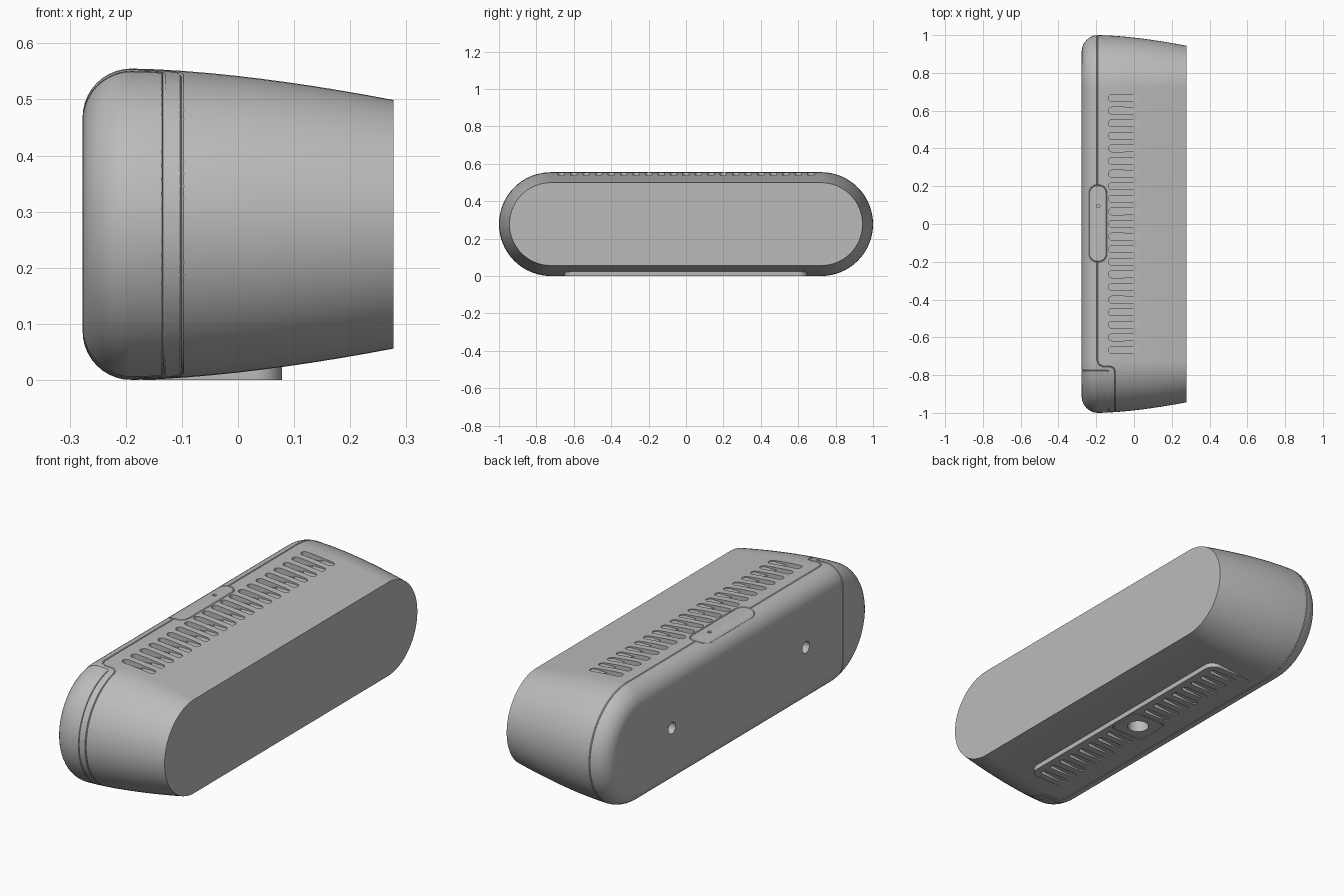
import bpy, bmesh, math
from mathutils import Matrix, Vector

if "Cube" in bpy.data.objects:
    bpy.data.objects.remove(bpy.data.objects["Cube"])

R = 0.2775            # end radius and centre height
L = 1 - R             # half length of the straight run
X0, X1 = -0.277, 0.277
FILLET = 0.087

grey = bpy.data.materials.new("mid grey")
grey.use_nodes = True
grey.diffuse_color = (0.5, 0.5, 0.5, 1)
grey.node_tree.nodes["Principled BSDF"].inputs["Base Color"].default_value = (0.5, 0.5, 0.5, 1)


def inset(x):
    """Distance the outline shrinks at depth x: rounded back, tapering front."""
    a = X0 + FILLET
    if x < a:
        return FILLET - math.sqrt(max(0, FILLET ** 2 - (a - x) ** 2))
    t = max(0, (x + 0.19) / (X1 + 0.19))
    return 0.056 * t ** 1.6


def at(x, y, side):
    """Point on the skin, side +1 for top and -1 for bottom."""
    r, over = R - inset(x), max(0, abs(y) - L)
    return Vector((x, y, R + side * math.sqrt(max(0, r * r - over * over))))


def arc(x, end, start=0, n=32):
    """Points round one end of the skin from top to bottom."""
    r = R - inset(x)
    pts = []
    for i in range(n + 1):
        a = start + (math.pi - 2 * start) * i / n
        pts.append(Vector((x, end * (L + r * math.sin(a)), R + r * math.cos(a))))
    return pts


def finish(name, bm):
    bmesh.ops.recalc_face_normals(bm, faces=bm.faces)
    me = bpy.data.meshes.new(name)
    bm.to_mesh(me)
    bm.free()
    ob = bpy.data.objects.new(name, me)
    bpy.context.collection.objects.link(ob)
    me.materials.append(grey)
    return ob


def prism(bm, outline, z0, z1):
    low = [bm.verts.new((x, y, z0)) for x, y in outline]
    high = [bm.verts.new((x, y, z1)) for x, y in outline]
    bm.faces.new(low)
    bm.faces.new(high)
    for i in range(len(low)):
        j = (i + 1) % len(low)
        bm.faces.new((low[i], low[j], high[j], high[i]))


def rounded(xa, xb, ya, yb, r, n=8):
    """Outline of a rounded rectangle."""
    pts = []
    corners = [(xb - r, yb - r), (xa + r, yb - r), (xa + r, ya + r), (xb - r, ya + r)]
    for k, (cx, cy) in enumerate(corners):
        for i in range(n + 1):
            a = math.pi / 2 * (k + i / n)
            pts.append((cx + r * math.cos(a), cy + r * math.sin(a)))
    return pts


def slots(name, ys, xa, xb, half, z0, z1):
    bm = bmesh.new()
    for y in ys:
        prism(bm, rounded(xa, xb, y - half, y + half, half * 0.98), z0, z1)
    return finish(name, bm)


def drill(name, pos, r, depth, axis="Z"):
    bm = bmesh.new()
    turn = Matrix.Rotation(math.pi / 2, 4, "Y") if axis == "X" else Matrix()
    bmesh.ops.create_cone(bm, cap_ends=True, segments=32, radius1=r, radius2=r,
                          depth=depth, matrix=Matrix.Translation(pos) @ turn)
    return finish(name, bm)


def groove(name, pts, closed):
    """Thin tube along a path, used to score a seam line."""
    cu = bpy.data.curves.new(name, "CURVE")
    cu.dimensions = "3D"
    cu.bevel_depth, cu.bevel_resolution, cu.use_fill_caps = 0.0035, 0, True
    sp = cu.splines.new("POLY")
    sp.points.add(len(pts) - 1)
    for p, q in zip(sp.points, pts):
        p.co = (*q, 1)
    sp.use_cyclic_u = closed
    tmp = bpy.data.objects.new(name + "_path", cu)
    bpy.context.collection.objects.link(tmp)
    me = bpy.data.meshes.new_from_object(tmp.evaluated_get(bpy.context.evaluated_depsgraph_get()))
    bpy.data.objects.remove(tmp)
    bm = bmesh.new()
    bm.from_mesh(me)
    bmesh.ops.remove_doubles(bm, verts=bm.verts, dist=0.0001)
    return finish(name, bm)


def carve(ob, cutters):
    bpy.ops.object.select_all(action="DESELECT")
    bpy.context.view_layer.objects.active = ob
    ob.select_set(True)
    for c in cutters:
        c.hide_render = True
        m = ob.modifiers.new("cut", "BOOLEAN")
        m.operation, m.solver, m.object = "DIFFERENCE", "EXACT", c
        bpy.ops.object.modifier_apply(modifier=m.name)
        bpy.data.objects.remove(c)
    bpy.ops.object.shade_smooth_by_angle(angle=math.radians(30))
    w = ob.modifiers.new("even shading", "WEIGHTED_NORMAL")
    w.keep_sharp = True


# Body: stadium outlines lofted from the rounded back to the flat front
bm = bmesh.new()
xs = [X0 + FILLET * (1 - math.cos(math.pi / 2 * i / 10)) for i in range(11)]
xs += [xs[-1] + (X1 - xs[-1]) * i / 10 for i in range(1, 11)]
rings = []
for x in xs:
    loop = arc(x, 1) + arc(x, -1)[::-1]
    rings.append([bm.verts.new(p) for p in loop])
for a, b in zip(rings, rings[1:]):
    for i in range(len(a)):
        j = (i + 1) % len(a)
        bm.faces.new((a[i], a[j], b[j], b[i]))
bm.faces.new(rings[0])
bm.faces.new(rings[-1])
body = finish("body", bm)

# Seam round the shell, stepping forward at the end cover
jog = [(-0.195, -0.72), (-0.185, -0.745), (-0.165, -0.755), (-0.125, -0.755), (-0.106, -0.765)]
start = math.asin((0.785 - L) / R)
seam = [at(-0.195, -0.2, 1)] + [at(x, y, 1) for x, y in jog]
seam += arc(-0.1, -1, start)
seam += [at(x, y, -1) for x, y in jog[::-1]]
seam += arc(-0.195, 1)[::-1] + [at(-0.195, 0.205, 1)]

# Outline of the end cover, closed across the back
edge = 0.775
back = [X0 + FILLET * (1 - math.cos(math.pi / 2 * i / 8)) for i in range(9)] + [-0.15]
cover = arc(-0.133, -1, math.asin((edge + 0.005 - L) / R))
cover += [at(x, -edge, -1) for x in back[::-1]] + [at(x, -edge, 1) for x in back]

# Button outline wrapped over the top edge
button = [at(x, y, 1) for x, y in rounded(-0.237, -0.145, -0.2, 0.205, 0.042)]

pitch = 0.0667
vent_ys = [pitch * i for i in range(-10, 11)]
carve(body, [
    groove("shell_seam", seam, False),
    groove("cover_seam", cover, True),
    groove("button_seam", button, True),
    slots("vent_shallow", vent_ys, -0.12, 0.033, 0.0175, 0.534, 0.6),
    slots("vent_deep", vent_ys, -0.135, -0.035, 0.018, 0.527, 0.6),
    drill("pin_hole", (-0.19, 0.095, 0.555), 0.009, 0.03),
    drill("mount_hole_a", (X0, 0.5, R), 0.027, 0.08, "X"),
    drill("mount_hole_b", (X0, -0.5, R), 0.027, 0.08, "X"),
    drill("socket_clearance", (-0.025, 0, 0), 0.048, 0.12),
])

# Foot pad with vents and a threaded socket
bm = bmesh.new()
prism(bm, rounded(-0.17, 0.078, -0.65, 0.65, 0.05), 0, 0.035)
foot = finish("foot_pad", bm)
foot_ys = [s * pitch * i for s in (-1, 1) for i in range(2, 10)]
plate = [Vector((x, y, 0)) for x, y in rounded(-0.115, 0.065, -0.09, 0.09, 0.03)]
carve(foot, [
    slots("foot_vents", foot_ys, -0.095, 0.045, 0.016, -0.02, 0.03),
    groove("socket_outline", plate, True),
    drill("socket_hole", (-0.025, 0, 0), 0.048, 0.2),
])
